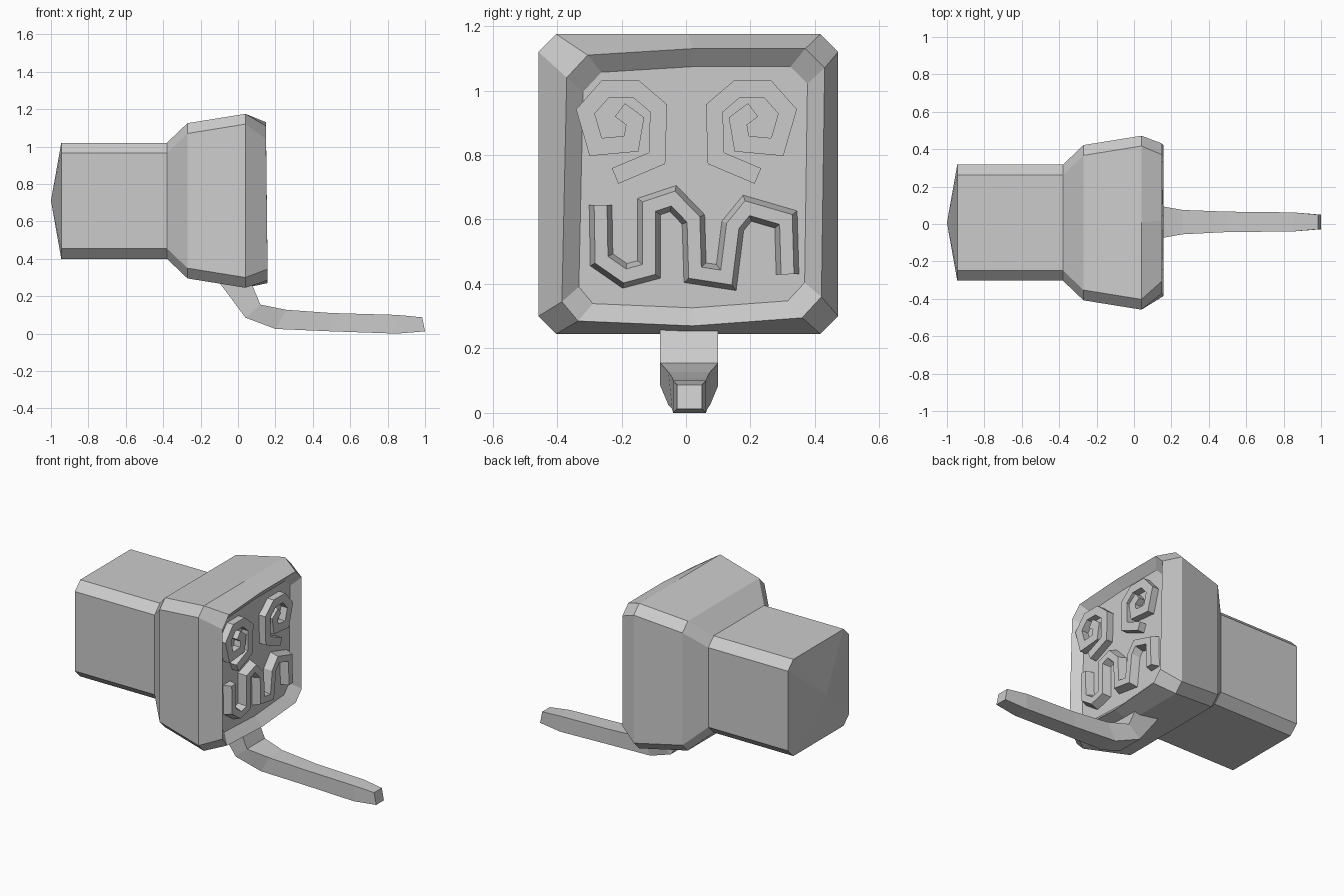
import bpy, bmesh
from mathutils import Vector

if "Cube" in bpy.data.objects:
    bpy.data.objects.remove(bpy.data.objects["Cube"])


def loft(name, rings, tip=None):
    """Skin closed rings of equal length; cap both ends (first end with a tip if given)."""
    bm = bmesh.new()
    vr = [[bm.verts.new(p) for p in r] for r in rings]
    n = len(rings[0])
    for a, b in zip(vr, vr[1:]):
        for i in range(n):
            j = (i + 1) % n
            bm.faces.new((a[i], a[j], b[j], b[i]))
    if tip:
        t = bm.verts.new(tip)
        for i in range(n):
            bm.faces.new((vr[0][i], vr[0][(i + 1) % n], t))
    else:
        bm.faces.new(vr[0])
    bm.faces.new(vr[-1])
    bmesh.ops.recalc_face_normals(bm, faces=bm.faces)
    me = bpy.data.meshes.new(name)
    bm.to_mesh(me)
    bm.free()
    ob = bpy.data.objects.new(name, me)
    bpy.context.collection.objects.link(ob)
    return ob


CY, CZ = 0.007, 0.71


def octagon(x, r, c=0.055):
    """Chamfered square with extra points in the middle of top and bottom."""
    k = r - c
    pts = [(-k, r), (0, r), (k, r), (r, k), (r, -k),
           (k, -r), (0, -r), (-k, -r), (-r, -k), (-r, k)]
    return [(x, CY + y, CZ + z) for y, z in pts]


def strip(name, path, base, top, x0, x1):
    """Mitred raised band following a (y, z) path on the face."""
    pts = [Vector(p) for p in path]
    rings = []
    for i, p in enumerate(pts):
        d0 = (p - pts[i - 1]).normalized() if i else None
        d1 = (pts[i + 1] - p).normalized() if i < len(pts) - 1 else None
        d0, d1 = d0 or d1, d1 or d0
        t = (d0 + d1).normalized()
        n = Vector((-t.y, t.x)) / max(0.6, t.dot(d0))
        rings.append([(x, *(p + n * w)) for x, w in
                      ((x0, base), (x0, -base), (x1, -top), (x1, top))])
    return loft(name, rings)


# Body: square barrel flaring into a head with an uneven recessed face
rim = [(-.305, 1.11), (.02, 1.13), (.37, 1.13), (.43, 1.07), (.42, .36),
       (.36, .295), (.02, .27), (-.335, .285), (-.385, .345), (-.37, 1.04)]
rim_ring = [(0.15 if z > 0.6 else 0.158, y, z) for y, z in rim]
floor_ring = [(0.105, 0.02 + (y - 0.02) * 0.87, 0.7 + (z - 0.7) * 0.87) for y, z in rim]
body = loft("body", [octagon(-0.945, 0.31), octagon(-0.38, 0.31),
                     octagon(-0.27, 0.415), octagon(0.04, 0.465),
                     rim_ring, floor_ring], tip=(-1, CY, CZ))

# Spiral eyes, mirrored left and right
spiral = [(-.22, .735), (-.09, .79), (-.085, .945), (-.155, 1.005), (-.25, 1.005),
          (-.312, .935), (-.28, .825), (-.17, .835), (-.158, .905), (-.205, .94)]
strip("left_eye_spiral", spiral, 0.026, 0.026, 0.09, 0.15)
strip("right_eye_spiral", [(0.003 - y, z) for y, z in spiral], 0.026, 0.026, 0.09, 0.15)

# Zigzag mouth ridge with sloping sides
mouth = [(-.265, .645), (-.262, .475), (-.19, .425), (-.115, .445), (-.115, .64),
         (-.04, .665), (.023, .6), (.028, .435), (.125, .42), (.145, .58),
         (.19, .635), (.31, .6), (.315, .43)]
strip("mouth", mouth, 0.04, 0.02, 0.09, 0.155)

# Curved tail-like lever: lower x,z / upper x,z / y range
lever = [(-.17, .36, .06, .34, -.08, .10), (-.09, .26, .08, .25, -.08, .10),
         (.04, .085, .12, .155, -.08, .10), (.2, .025, .26, .127, -.055, .075),
         (.5, .012, .5, .11, -.043, .066), (.85, .0, .85, .10, -.04, .062),
         (1.0, .012, .985, .087, -.028, .05)]
loft("lever", [[(xl, y0, zl), (xl, y1, zl), (xu, y1, zu), (xu, y0, zu)]
               for xl, zl, xu, zu, y0, y1 in lever])
